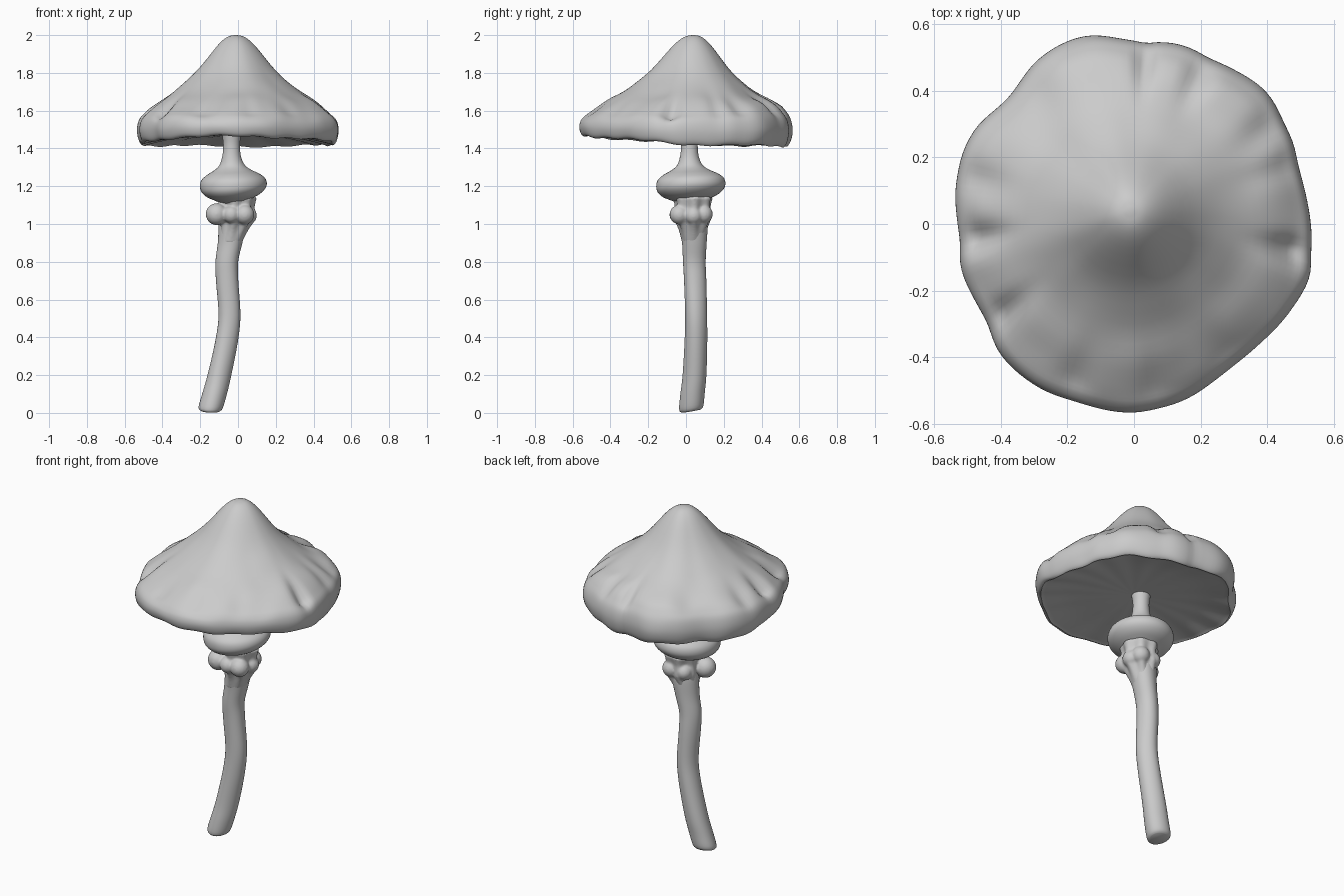
import bpy, bmesh, math
from mathutils import Vector, noise

cube = bpy.data.objects.get("Cube")
if cube:
    bpy.data.objects.remove(cube)

grey = bpy.data.materials.new("pale_grey")
grey.use_nodes = True
grey.diffuse_color = (0.6, 0.6, 0.6, 1)
grey.node_tree.nodes["Principled BSDF"].inputs["Base Color"].default_value = (0.6, 0.6, 0.6, 1)


def finish(name, bm, angle=50):
    bmesh.ops.recalc_face_normals(bm, faces=bm.faces)
    mesh = bpy.data.meshes.new(name)
    bm.to_mesh(mesh)
    bm.free()
    mesh.materials.append(grey)
    obj = bpy.data.objects.new(name, mesh)
    bpy.context.collection.objects.link(obj)
    bpy.ops.object.select_all(action='DESELECT')
    obj.select_set(True)
    bpy.context.view_layer.objects.active = obj
    bpy.ops.object.shade_smooth_by_angle(angle=math.radians(angle))
    return obj


def loft(bm, rings):
    """Skin a list of point rings and close both ends."""
    loops = [[bm.verts.new(p) for p in ring] for ring in rings]
    for a, b in zip(loops, loops[1:]):
        for i in range(len(a)):
            j = (i + 1) % len(a)
            bm.faces.new((a[i], a[j], b[j], b[i]))
    bm.faces.new(loops[0][::-1])
    bm.faces.new(loops[-1])
    return bm


def spline(p0, p1, p2, p3, t):
    return 0.5 * (2 * p1 + (p2 - p0) * t + (2 * p0 - 5 * p1 + 4 * p2 - p3) * t * t
                  + (3 * p1 - p0 - 3 * p2 + p3) * t ** 3)


def resample(keys, steps):
    """Smooth an open list of tuples."""
    keys = [Vector(k) for k in keys]
    out = []
    for i in range(len(keys) - 1):
        quad = [keys[min(max(i + d, 0), len(keys) - 1)] for d in (-1, 0, 1, 2)]
        out += [spline(*quad, s / steps) for s in range(steps)]
    return out + [keys[-1]]


def bell(a, centre, width):
    d = (a - centre + 180) % 360 - 180
    return math.exp(-(d / width) ** 2)


# Cap: rim radius every 15 degrees, counter-clockwise from +x
RIM = [.53, .522, .54, .56, .55, .555, .55, .582, .572, .535, .555, .552,
       .53, .535, .53, .56, .567, .562, .565, .55, .525, .52, .535, .55]
# Profile from the tip over the rim to the middle of the underside
PROFILE = [(.015, 2.0), (.09, 1.988), (.19, 1.94), (.38, 1.813), (.57, 1.72), (.76, 1.65),
           (.9, 1.592), (.975, 1.555), (1, 1.5), (.985, 1.445), (.95, 1.418), (.9, 1.425),
           (.6, 1.455), (.05, 1.475)]
# Creases between the rim lobes: angle, width, depth
CREASES = [(86, 3, .03), (66, 5, .03), (35, 6, .02), (350, 5, .04), (20, 5, .015),
           (186, 5, .035), (215, 5, .03), (165, 6, .02), (250, 6, .015), (277, 5, .01),
           (305, 7, .01), (125, 8, .01)]


def rim_radius(a):
    i = int(a // 15)
    return spline(*[RIM[(i + d) % 24] for d in (-1, 0, 1, 2)], a / 15 - i)


def cap_point(f, z, a, low):
    """low blends from 0 on the upper skin to 1 on the underside."""
    rad = math.radians(a)
    side, back = math.cos(rad), math.sin(rad)
    r = f * (.545 + (rim_radius(a) - .545) * f)
    lobe = math.exp(-((f - .9) / .16) ** 2)
    crease = sum(d * bell(a, c, w) for c, w, d in CREASES)
    bump = noise.noise(Vector((r * side, r * back, z)) * 7) * .012 * f
    top = lobe * (.022 * max(0, back) + .006 - crease * 1.1) * min(1, (1 - f) * 8 + .2)
    top += .006 * math.sin(rad * 4 + .6) * math.sin(math.pi * f) ** 2 + bump
    under = (.048 * max(0, -back) - .01 * max(0, back) + .004) * f * f
    under -= .006 * math.sin(rad * 5 + 1) * f ** 6
    under += .004 * math.sin(rad * 17) * f * f
    z += top * (1 - low) + under * low
    r -= crease * .25 * lobe
    shift = (1 - f) * (1 - low)
    return (r * side - .012 * shift, r * back + .04 * shift, z)


cap_profile = resample(PROFILE, 4)
rim_start, rim_end = 4 * 7, 4 * 10
cap = bmesh.new()
loft(cap, [[cap_point(f, z, i * 2.5, min(1, max(0, (k - rim_start) / (rim_end - rim_start))))
            for i in range(144)] for k, (f, z) in enumerate(cap_profile)])
finish("cap", cap)

# Stem: centre x, centre y, height, radius
STEM = [(-.147, .03, .01, .05), (-.145, .03, .028, .064), (-.125, .036, .1, .065),
        (-.1, .046, .2, .063), (-.062, .052, .38, .06), (-.046, .052, .52, .058),
        (-.057, .047, .7, .059), (-.058, .043, .8, .06), (-.04, .044, .9, .065),
        (-.026, .042, 1.0, .074), (-.02, .037, 1.06, .075), (-.02, .03, 1.14, .07)]


def stem_ring(x, y, z, r):
    ring = []
    for i in range(32):
        a = math.tau * i / 32
        rr = r * (1 + .03 * math.sin(3 * a + z * 5))
        dx, dy = rr * math.cos(a), rr * math.sin(a)
        tilt = max(0, 1 - z / .25)
        ring.append((x + dx, y + dy, z + tilt * (.18 * dy - .04 * dx)))
    return ring


finish("stem", loft(bmesh.new(), [stem_ring(*k) for k in resample(STEM, 4)]))

# Fluted collar with round lumps, melted into one skin: height, radius, flute depth
COLLAR = [(.9, .058, 0), (.96, .07, .05), (1.0, .082, .1), (1.03, .092, .1),
          (1.06, .092, .08), (1.09, .09, .08), (1.12, .097, .06), (1.14, .1, .05), (1.155, .07, 0)]
LUMPS = [(-.113, -.02, 1.052, .058), (-.035, -.042, 1.05, .046), (.035, -.035, 1.05, .052),
         (.052, .04, 1.045, .048), (.03, .092, 1.052, .05), (-.05, .09, 1.05, .046)]


def collar_ring(z, r, w):
    ring = []
    for i in range(70):
        a = math.tau * i / 70
        rr = r * (1 + w * math.sin(7 * a + 1))
        ring.append((-.008 - .03 * min(1, max(0, 1.02 - z) / .12) + rr * math.cos(a),
                     .037 + rr * math.sin(a), z))
    return ring


bm = loft(bmesh.new(), [collar_ring(*k) for k in resample(COLLAR, 3)])
for x, y, z, r in LUMPS:
    ball = bmesh.ops.create_uvsphere(bm, u_segments=20, v_segments=14, radius=r)
    bmesh.ops.translate(bm, verts=ball["verts"], vec=(x, y, z))
collar = finish("collar", bm)
melt = collar.modifiers.new("melt", 'REMESH')
melt.mode = 'VOXEL'
melt.voxel_size = .007
melt.use_smooth_shade = True
soften = collar.modifiers.new("soften", 'SMOOTH')
soften.factor = .5
soften.iterations = 4

# Ring and neck: height, radius, wobble
NECK = [(1.11, .06, 0), (1.13, .1, .02), (1.152, .145, .03), (1.18, .173, .025), (1.21, .18, .02),
        (1.24, .17, .025), (1.265, .138, .03), (1.285, .1, .02), (1.312, .067, 0),
        (1.36, .049, 0), (1.42, .044, 0), (1.47, .05, 0), (1.49, .052, 0)]


def neck_ring(z, r, w):
    ring = []
    up = min(1, max(0, (z - 1.2) / .15))
    for i in range(48):
        a = math.tau * i / 48
        rr = r * (1 + w * math.sin(2 * a - 1))
        x, y = rr * math.cos(a), rr * math.sin(a)
        ring.append((-.024 - .01 * up + x, .026 - .008 * up + y, z + .06 * (x + y) * (1 - up)))
    return ring


finish("ring_and_neck", loft(bmesh.new(), [neck_ring(*k) for k in resample(NECK, 3)]))
